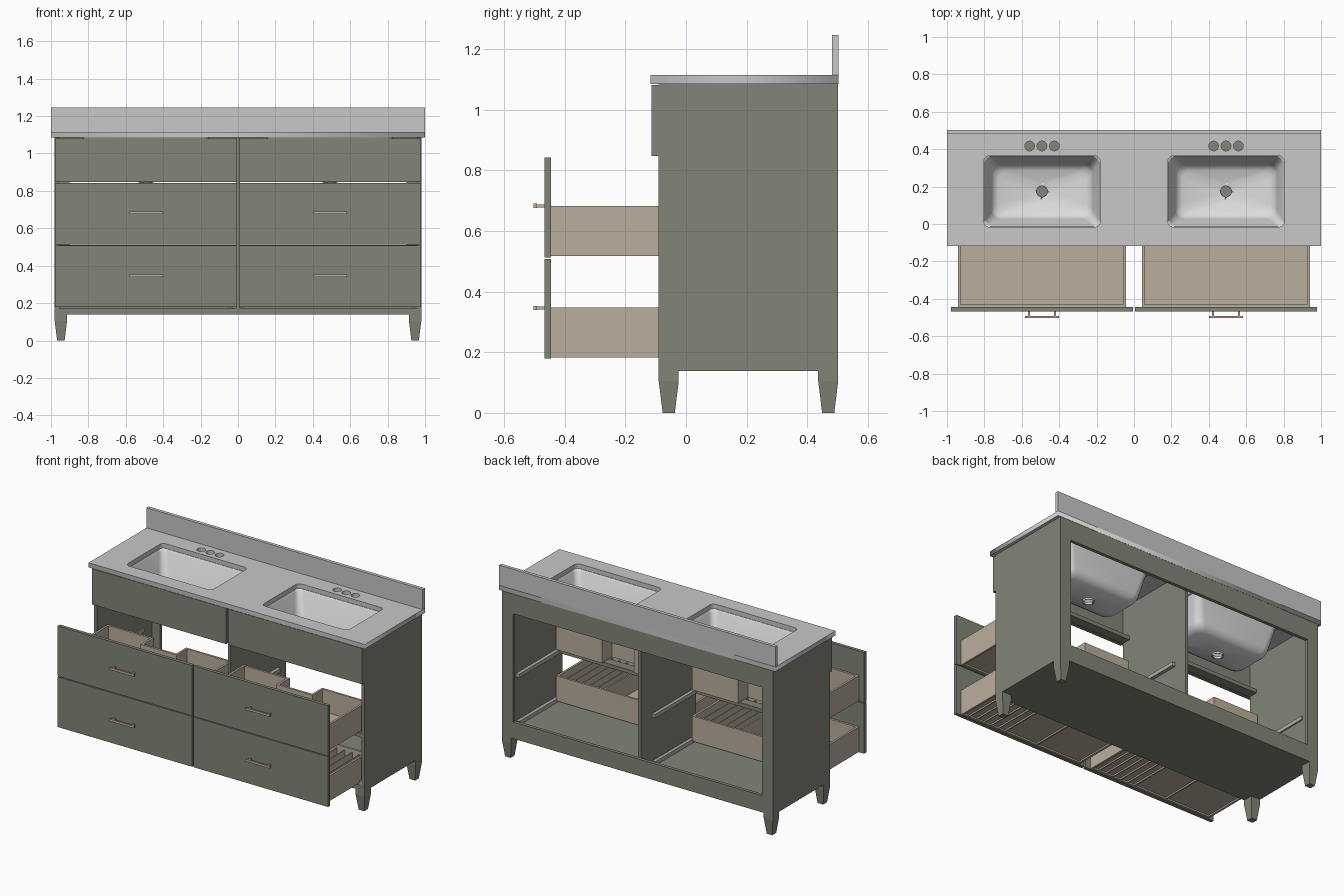
import bpy, bmesh, math

cube = bpy.data.objects.get("Cube")
if cube:
    bpy.data.objects.remove(cube, do_unlink=True)


def material(name, r, g, b):
    m = bpy.data.materials.new(name)
    m.use_nodes = True
    m.diffuse_color = (r, g, b, 1)
    m.node_tree.nodes["Principled BSDF"].inputs["Base Color"].default_value = (r, g, b, 1)
    return m


GREEN = material("sage_green_paint", .22, .235, .18)
STONE = material("grey_stone", .58, .58, .58)
WHITE = material("white_ceramic", .72, .72, .72)
WOOD = material("pale_wood", .50, .43, .34)
BRONZE = material("rose_bronze", .56, .44, .36)
STEEL = material("slide_steel", .42, .42, .43)


def add_object(name, bm, mat):
    mesh = bpy.data.meshes.new(name)
    bm.to_mesh(mesh)
    bm.free()
    mesh.materials.append(mat)
    ob = bpy.data.objects.new(name, mesh)
    bpy.context.collection.objects.link(ob)
    return ob


def boxes(name, mat, parts):
    """One object from boxes given as (x0, x1, y0, y1, z0, z1)."""
    bm = bmesh.new()
    for x0, x1, y0, y1, z0, z1 in parts:
        for v in bmesh.ops.create_cube(bm, size=1)["verts"]:
            v.co = (x1 if v.co.x > 0 else x0,
                    y1 if v.co.y > 0 else y0,
                    z1 if v.co.z > 0 else z0)
    return add_object(name, bm, mat)


def rounded_rect(cx, cy, hx, hy, r, n=6):
    pts = []
    for k, (sx, sy) in enumerate(((1, 1), (-1, 1), (-1, -1), (1, -1))):
        for i in range(n + 1):
            a = math.pi / 2 * (k + i / n)
            pts.append((cx + sx * (hx - r) + r * math.cos(a),
                        cy + sy * (hy - r) + r * math.sin(a)))
    return pts


def loft(name, mat, rings, capped):
    """Skin between rings of (outline points, height)."""
    bm = bmesh.new()
    loops = [[bm.verts.new((x, y, z)) for x, y in pts] for pts, z in rings]
    for a, b in zip(loops, loops[1:]):
        for i in range(len(a)):
            j = (i + 1) % len(a)
            bm.faces.new((a[i], a[j], b[j], b[i]))
    if capped:
        bm.faces.new(loops[0])
        bm.faces.new(loops[-1])
        bmesh.ops.recalc_face_normals(bm, faces=bm.faces)
    return add_object(name, bm, mat)


BAY = .492            # centre of each bay
FRONT, BACK = -.09, .502
BASE, TOP = .138, 1.085
SINK_Y = .174

# Cabinet carcass, open at the front and back
for side, s in (("left", 1), ("right", -1)):
    x0, x1 = sorted((s * .957, s * .98))
    boxes(side + "_side_panel", GREEN, [(x0, x1, FRONT, BACK, BASE, TOP)])
    x0, x1 = sorted((s * .90, s * .957))
    boxes(side + "_back_stile", GREEN, [(x0, x1, .48, BACK, BASE, TOP)])
boxes("bottom_panel", GREEN, [(-.957, .957, FRONT, .48, BASE, .172)])
boxes("center_divider", GREEN, [(-.01, .01, FRONT, .48, .172, TOP)])
boxes("back_rails", GREEN, [(-.90, .90, .48, BACK, BASE, .247),
                            (-.90, .90, .48, BACK, .955, TOP)])
boxes("front_rails", GREEN, [(x, x + .947, FRONT, -.03, z, z + .025)
                             for x in (-.957, .01) for z in (.485, .85)])

# Tapered feet
for sx, side in ((1, "left"), (-1, "right")):
    for y, end in ((-.057, "front"), (.469, "back")):
        rings = []
        for h, z in ((.02, 0), (.033, .105), (.033, BASE)):
            rings.append(([(sx * .947 + a * h, y + b * h)
                           for a, b in ((-1, -1), (1, -1), (1, 1), (-1, 1))], z))
        loft(f"{end}_{side}_leg", GREEN, rings, True)

# Countertop with sink and tap openings
curve = bpy.data.curves.new("countertop_outline", "CURVE")
curve.dimensions = "2D"
curve.fill_mode = "BOTH"
curve.extrude = .015
outlines = [[(-1, -.117), (1, -.117), (1, .503), (-1, .503)]]
for cx in (-BAY, BAY):
    outlines.append(rounded_rect(cx, SINK_Y, .311, .19, .03))
    for dx in (-.066, 0, .066):
        outlines.append(rounded_rect(cx + dx, .417, .026, .026, .026))
for pts in outlines:
    spline = curve.splines.new("POLY")
    spline.points.add(len(pts) - 1)
    for p, (x, y) in zip(spline.points, pts):
        p.co = (x, y, 0, 1)
    spline.use_cyclic_u = True
outline = bpy.data.objects.new("countertop_outline", curve)
bpy.context.collection.objects.link(outline)
bpy.context.view_layer.update()
top_mesh = bpy.data.meshes.new_from_object(
    outline.evaluated_get(bpy.context.evaluated_depsgraph_get()))
bpy.data.objects.remove(outline, do_unlink=True)
top_mesh.materials.clear()
top_mesh.materials.append(STONE)
countertop = bpy.data.objects.new("countertop", top_mesh)
countertop.location.z = 1.1
bpy.context.collection.objects.link(countertop)
boxes("backsplash", STONE, [(-1, 1, .481, .503, 1.115, 1.247)])

# Undermount basins with open drains
for cx, side in ((BAY, "left"), (-BAY, "right")):
    profile = ((.335, .205, .04, 1.081), (.311, .19, .035, 1.081),
               (.305, .184, .04, 1.07), (.275, .15, .05, .91),
               (.262, .137, .05, .882), (.235, .112, .05, .868),
               (.05, .05, .05, .852), (.032, .032, .032, .848),
               (.032, .032, .032, .835))
    basin = loft(side + "_basin", WHITE,
                 [(rounded_rect(cx, SINK_Y, hx, hy, r), z)
                  for hx, hy, r, z in profile], False)
    shell = basin.modifiers.new("shell", "SOLIDIFY")
    shell.thickness = .007
    shell.offset = 0
    bpy.ops.object.select_all(action="DESELECT")
    basin.select_set(True)
    bpy.context.view_layer.objects.active = basin
    bpy.ops.object.shade_smooth_by_angle(angle=math.radians(50))

# False fronts, pulled-out drawers, handles and slides
T = .014
Y0, YB, YN = -.445, 0, -.118   # drawer box front, back and notch
for cx, side in ((BAY, "left"), (-BAY, "right")):
    f0, f1 = cx - .486, cx + .486
    a, b = cx - .45, cx + .45
    boxes(side + "_false_front", GREEN, [(f0, f1, -.113, FRONT, .847, 1.081)])
    for level, z0, z1, low, high in (("upper", .513, .842, .518, .683),
                                     ("lower", .18, .508, .183, .347)):
        name = f"{side}_{level}_"
        boxes(name + "drawer_front", GREEN, [(f0, f1, -.467, Y0, z0, z1)])
        walls = [(a, a + T, Y0, YB, low, high), (b - T, b, Y0, YB, low, high),
                 (a, b, Y0, Y0 + T, low, high)]
        if level == "upper":
            # Notched around the plumbing
            n0, n1 = cx - .117, cx + .117
            walls += [(a, n0, YB - T, YB, low, high),
                      (n1, b, YB - T, YB, low, high),
                      (n0 - T, n0, YN, YB, low, high),
                      (n1, n1 + T, YN, YB, low, high),
                      (n0 - T, n1 + T, YN, YN + T, low, high),
                      (a, b, Y0, YN, low + .01, low + .02),
                      (a, n0, YN, YB, low + .01, low + .02),
                      (n1, b, YN, YB, low + .01, low + .02)]
        else:
            walls += [(a, b, YB - T, YB, low, high),
                      (a, b, Y0, YB, low + .01, low + .02)]
            # Organiser dividers
            walls += [(x, x + .01, Y0, YB, low, high - .015)
                      for x in (cx - .12, cx + .12)]
            walls += [(cx + .12 + i * .055, cx + .126 + i * .055, Y0, YB,
                       low, high - .02) for i in range(1, 6)]
        boxes(name + "drawer_box", WOOD, walls)

        zh = .683 if level == "upper" else .346
        bar = [(cx - .09, cx + .09, -.503, -.492, zh - .007, zh + .007)]
        bar += [(cx + d - .005, cx + d + .005, -.494, -.466, zh - .005, zh + .005)
                for d in (-.07, .07)]
        boxes(name + "handle", BRONZE, bar)

        zs = low - .035 if level == "upper" else .173
        boxes(name + "slides", STEEL,
              [(x, x + .022, FRONT, .39, zs, zs + h)
               for x, h in ((cx - .478, .025), (cx + .442, .025))])
